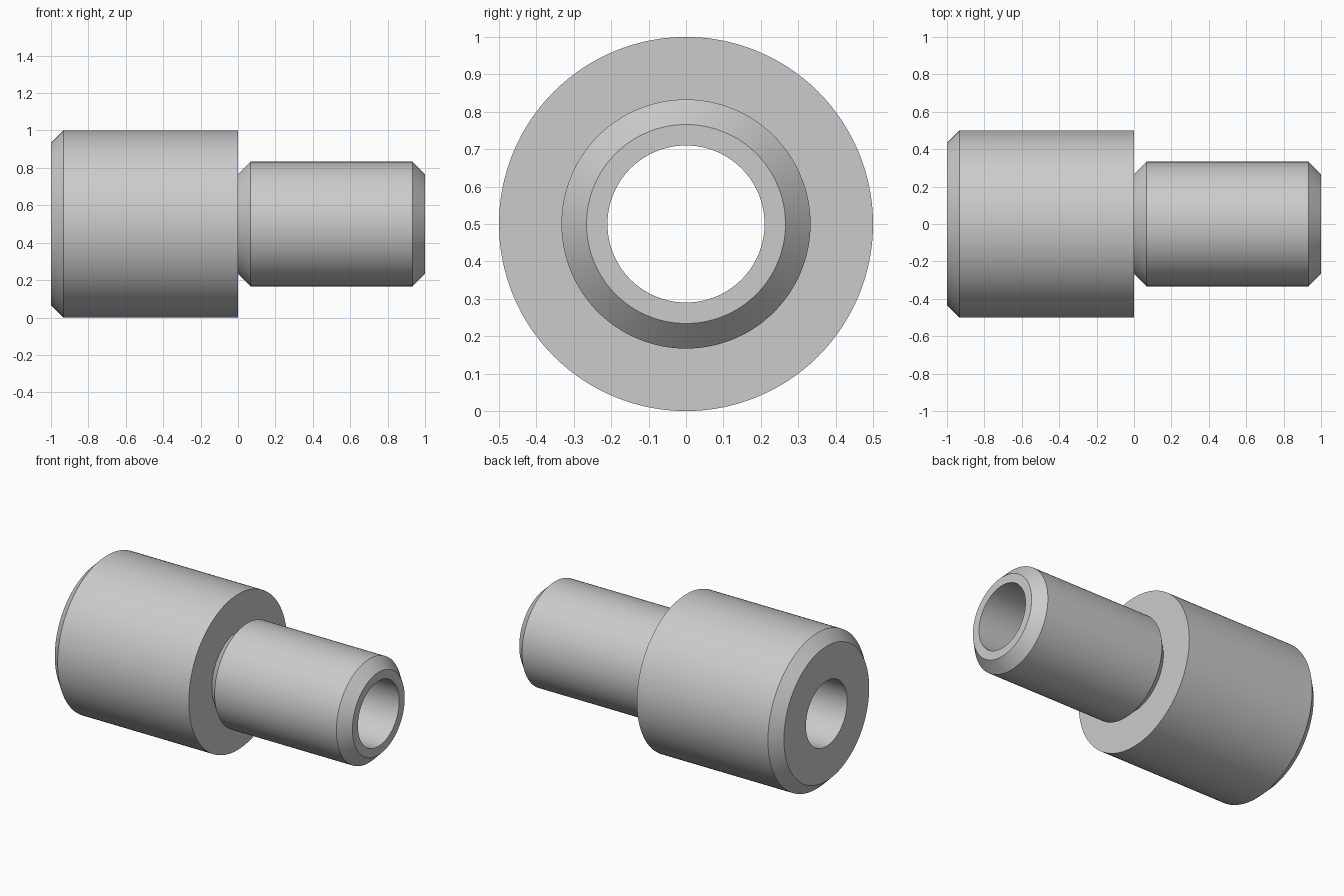
import bpy, bmesh, math
from mathutils import Vector

cube = bpy.data.objects.get("Cube")
if cube:
    bpy.data.objects.remove(cube, do_unlink=True)

SEGMENTS = 128
AXIS_HEIGHT = 0.5
BORE = 0.21
BODY = 0.5
SHANK = 0.333
CHAMFER = 0.067

grey = bpy.data.materials.new("light grey metal")
grey.use_nodes = True
colour = (0.6, 0.6, 0.6, 1)
grey.diffuse_color = colour
grey.node_tree.nodes["Principled BSDF"].inputs["Base Color"].default_value = colour


def lathe(name, profile):
    """Revolve a closed (x, radius) profile around the x axis."""
    bm = bmesh.new()
    verts = [bm.verts.new((x, 0, r)) for x, r in profile]
    edges = [bm.edges.new((v, verts[i - 1])) for i, v in enumerate(verts)]
    bmesh.ops.spin(bm, geom=verts + edges, cent=Vector((0, 0, 0)), axis=Vector((1, 0, 0)),
                   angle=2 * math.pi, steps=SEGMENTS, use_merge=True)
    bmesh.ops.remove_doubles(bm, verts=bm.verts, dist=1e-5)
    bmesh.ops.recalc_face_normals(bm, faces=bm.faces)
    bmesh.ops.translate(bm, verts=bm.verts, vec=(0, 0, AXIS_HEIGHT))
    mesh = bpy.data.meshes.new(name)
    bm.to_mesh(mesh)
    bm.free()
    mesh.materials.append(grey)
    obj = bpy.data.objects.new(name, mesh)
    bpy.context.collection.objects.link(obj)
    bpy.ops.object.select_all(action="DESELECT")
    obj.select_set(True)
    bpy.context.view_layer.objects.active = obj
    bpy.ops.object.shade_smooth_by_angle(angle=math.radians(30))
    return obj


# Wide body, shoulder, undercut shank and through bore in one turned section
lathe("stepped_bushing", [
    (-1, BORE),
    (-1, BODY - CHAMFER),
    (-1 + CHAMFER, BODY),
    (0, BODY),
    (0, SHANK - CHAMFER),
    (CHAMFER, SHANK),
    (1 - CHAMFER, SHANK),
    (1, SHANK - CHAMFER),
    (1, BORE),
])
